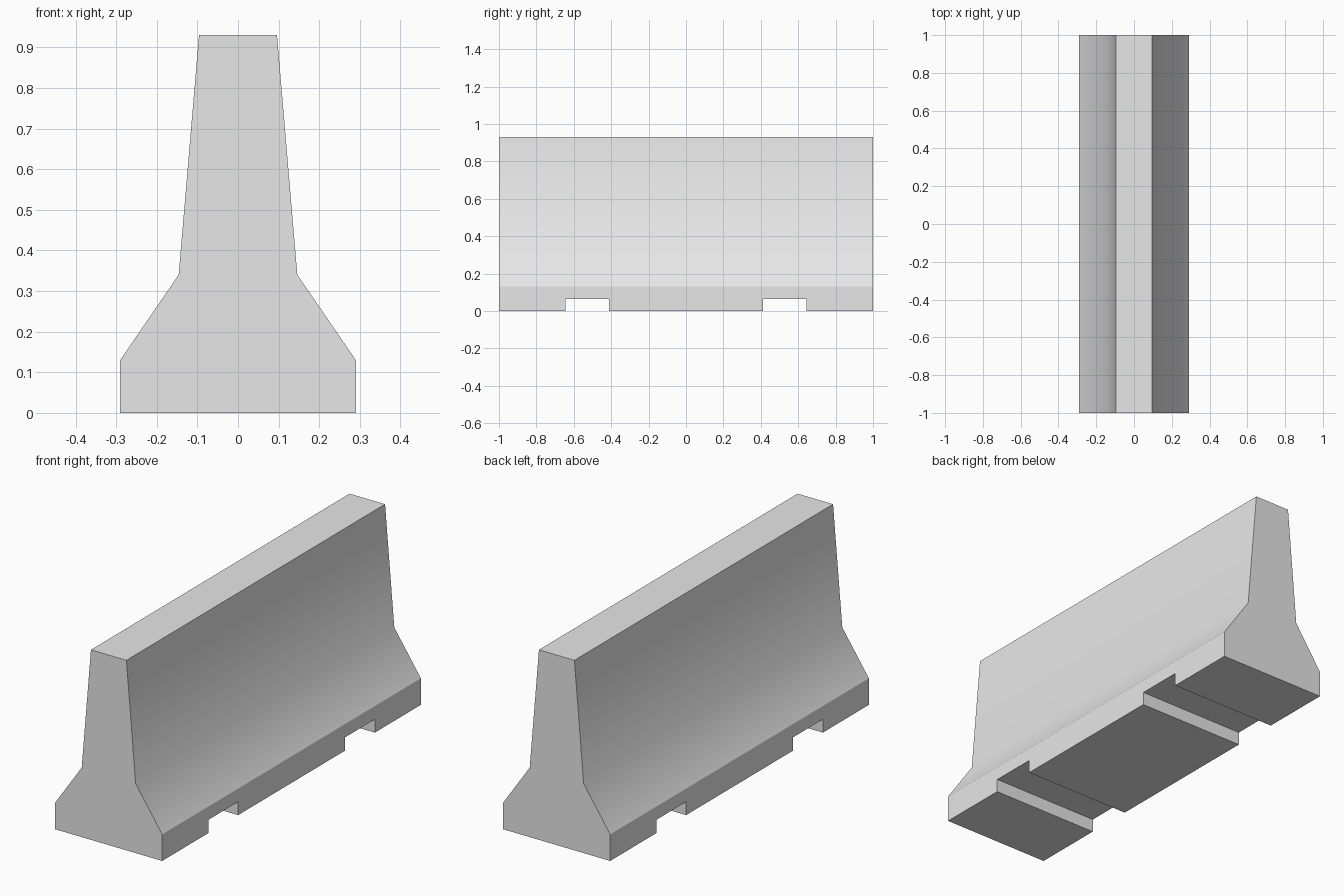
import bpy
import bmesh
import math

default = bpy.data.objects.get("Cube")
if default:
    bpy.data.objects.remove(default, do_unlink=True)

concrete = bpy.data.materials.new("grey concrete")
concrete.use_nodes = True
GREY = (0.8, 0.8, 0.8, 1.0)
concrete.diffuse_color = GREY
concrete.node_tree.nodes["Principled BSDF"].inputs["Base Color"].default_value = GREY


def extruded(name, outline, y0, y1):
    """Extrude an x/z outline along y into a closed solid."""
    bm = bmesh.new()
    face = bm.faces.new([bm.verts.new((x, y0, z)) for x, z in outline])
    grown = bmesh.ops.extrude_face_region(bm, geom=[face], use_keep_orig=True)
    verts = [g for g in grown["geom"] if isinstance(g, bmesh.types.BMVert)]
    bmesh.ops.translate(bm, verts=verts, vec=(0, y1 - y0, 0))
    bmesh.ops.recalc_face_normals(bm, faces=bm.faces)
    mesh = bpy.data.meshes.new(name)
    bm.to_mesh(mesh)
    bm.free()
    mesh.materials.append(concrete)
    obj = bpy.data.objects.new(name, mesh)
    bpy.context.collection.objects.link(obj)
    return obj


# Barrier body: foot, flared lower slope and steep upper wall
half = [(0.29, 0.0), (0.29, 0.13), (0.146, 0.34), (0.096, 0.93)]
outline = half + [(-x, z) for x, z in reversed(half)]
barrier = extruded("barrier_body", outline, -1.0, 1.0)

bpy.ops.object.select_all(action="DESELECT")
barrier.select_set(True)
bpy.context.view_layer.objects.active = barrier

# Two slots across the underside
slot = [(-0.4, -0.1), (0.4, -0.1), (0.4, 0.065), (-0.4, 0.065)]
for side in (-1, 1):
    y0, y1 = sorted((side * 0.413, side * 0.644))
    cutter = extruded("slot_cutter", slot, y0, y1)
    cutter.hide_render = True
    cut = barrier.modifiers.new("slot", "BOOLEAN")
    cut.operation = "DIFFERENCE"
    cut.solver = "EXACT"
    cut.object = cutter
    bpy.ops.object.modifier_apply(modifier=cut.name)
    bpy.data.objects.remove(cutter, do_unlink=True)

# Soft bend between the two slopes, crisp edges elsewhere
bpy.ops.object.shade_smooth_by_angle(angle=math.radians(32))
